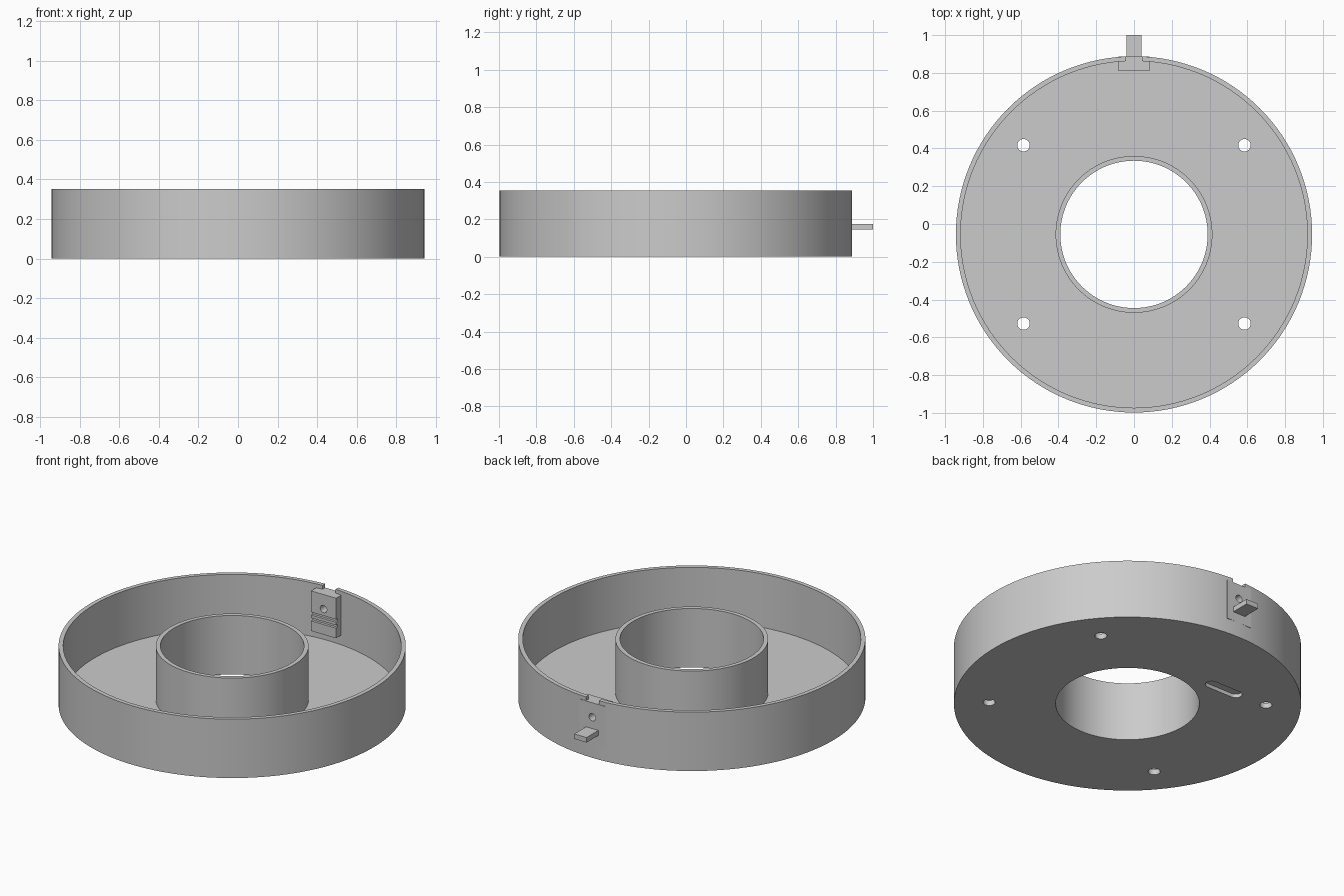
import bpy, bmesh, math

if "Cube" in bpy.data.objects:
    bpy.data.objects.remove(bpy.data.objects["Cube"])

CY = -0.055            # centre of the ring in y
H = 0.353              # wall height
FLOOR = 0.032          # floor thickness

grey = bpy.data.materials.new("plain grey")
grey.diffuse_color = (0.6, 0.6, 0.6, 1)
grey.use_nodes = True
grey.node_tree.nodes["Principled BSDF"].inputs["Base Color"].default_value = grey.diffuse_color


def make(name, bm):
    bmesh.ops.recalc_face_normals(bm, faces=bm.faces)
    me = bpy.data.meshes.new(name)
    bm.to_mesh(me)
    bm.free()
    me.materials.append(grey)
    ob = bpy.data.objects.new(name, me)
    bpy.context.collection.objects.link(ob)
    return ob


def box(name, x, y, z):
    bm = bmesh.new()
    bmesh.ops.create_cube(bm, size=1)
    for v in bm.verts:
        v.co = [r[0] + (c + 0.5) * (r[1] - r[0]) for c, r in zip(v.co, (x, y, z))]
    return make(name, bm)


def prism(name, outline, z0, z1):
    bm = bmesh.new()
    f = bm.faces.new([bm.verts.new((x, y, z0)) for x, y in outline])
    ext = bmesh.ops.extrude_face_region(bm, geom=[f])
    for v in ext["geom"]:
        if isinstance(v, bmesh.types.BMVert):
            v.co.z = z1
    return make(name, bm)


def circle(x, y, r, n=32, stretch=0):
    # a circle, or a slot when stretched along x
    pts = []
    for i in range(n):
        a = 2 * math.pi * (i + 0.5) / n
        pts.append((x + r * math.cos(a) + math.copysign(stretch, math.cos(a)), y + r * math.sin(a)))
    return pts


def activate(ob):
    bpy.ops.object.select_all(action='DESELECT')
    ob.select_set(True)
    bpy.context.view_layer.objects.active = ob


def cut(ob, cutters):
    for c in cutters:
        m = ob.modifiers.new("cut", 'BOOLEAN')
        m.operation = 'DIFFERENCE'
        m.solver = 'EXACT'
        m.object = c
        activate(ob)
        bpy.ops.object.modifier_apply(modifier=m.name)
        bpy.data.objects.remove(c)


# Ring-shaped tray: one cross-section swept round the axis
profile = [(0.39, 0), (0.943, 0), (0.943, H), (0.918, H),
           (0.918, FLOOR), (0.415, FLOOR), (0.415, H), (0.39, H)]
N = 128
bm = bmesh.new()
rings = [[bm.verts.new((r * math.cos(2 * math.pi * i / N),
                        CY + r * math.sin(2 * math.pi * i / N), z)) for r, z in profile]
         for i in range(N)]
for i in range(N):
    a, b = rings[i], rings[(i + 1) % N]
    for j in range(len(profile)):
        k = (j + 1) % len(profile)
        bm.faces.new((a[j], b[j], b[k], a[k]))
tray = make("ring_tray", bm)

# Four screw holes, a blind slot underneath, the rim notch and the clip opening
holes = [prism("hole_cutter", circle(sx * 0.585, CY + sy * 0.472, 0.033), -0.1, 0.1)
         for sx in (-1, 1) for sy in (-1, 1)]
slot = prism("slot_cutter", circle(-0.30, 0.40, 0.035, 32, 0.085), -0.1, 0.022)
notch = box("notch_cutter", (-0.043, 0.043), (0.83, 0.92), (0.30, 0.5))
opening = box("opening_cutter", (-0.0825, 0.0825), (0.78, 0.95), (0.0905, 0.3295))
cut(tray, holes + [slot, notch, opening])

# Clip block set through the wall, with a round hole and two grip grooves
clip = box("clip_block", (-0.083, 0.083), (0.81, 0.888), (0.09, 0.33))
bore = prism("bore_cutter", circle(0, 0, 0.022, 24), -0.2, 0.2)
bore.rotation_euler = (math.pi / 2, 0, 0)
bore.location = (0, 0.85, 0.243)
grooves = [box("groove_cutter", (-0.2, 0.2), (0.7, 0.825), (z, z + 0.018)) for z in (0.15, 0.185)]
bpy.context.view_layer.update()
cut(clip, [bore] + grooves)

# Tab pointing outward at the back
tab = box("clip_tab", (-0.041, 0.041), (0.86, 1.0), (0.145, 0.175))

for ob in (tray, clip, tab):
    activate(ob)
    bpy.ops.object.shade_smooth_by_angle(angle=math.radians(30))
